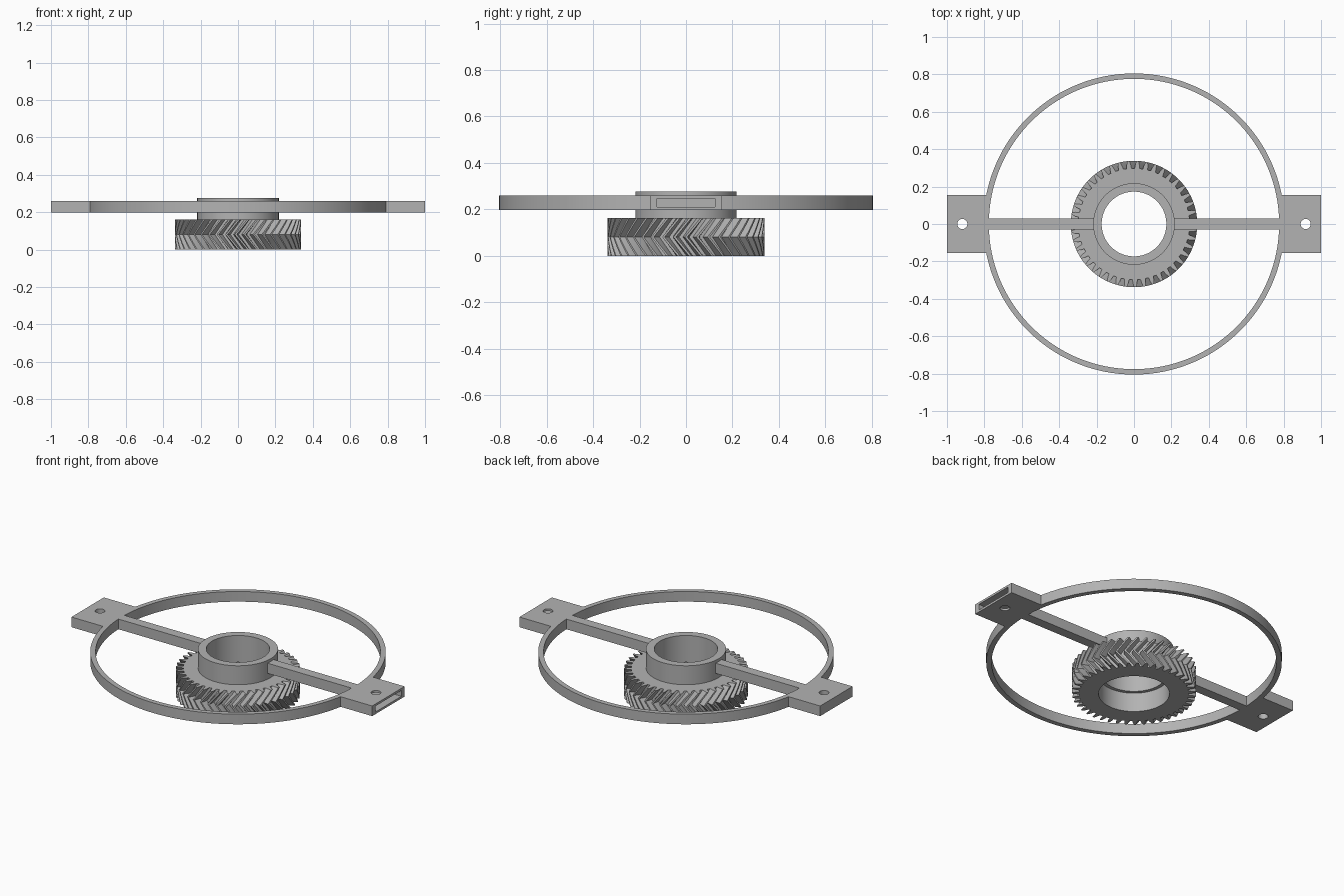
import bpy, bmesh, math
from mathutils import Matrix

cube = bpy.data.objects.get("Cube")
if cube:
    bpy.data.objects.remove(cube)

grey = bpy.data.materials.new("plain_grey")
grey.use_nodes = True
GREY = (0.45, 0.45, 0.45, 1)
grey.diffuse_color = GREY
grey.node_tree.nodes["Principled BSDF"].inputs["Base Color"].default_value = GREY


def add_object(name, bm):
    bmesh.ops.recalc_face_normals(bm, faces=bm.faces)
    mesh = bpy.data.meshes.new(name)
    bm.to_mesh(mesh)
    bm.free()
    mesh.materials.append(grey)
    obj = bpy.data.objects.new(name, mesh)
    bpy.context.collection.objects.link(obj)
    return obj


def box(name, x, y, z):
    bm = bmesh.new()
    size = [b - a for a, b in (x, y, z)]
    mid = [(a + b) / 2 for a, b in (x, y, z)]
    bmesh.ops.create_cube(bm, size=1, matrix=Matrix.Translation(mid) @ Matrix.Diagonal((*size, 1)))
    return add_object(name, bm)


def cylinder(name, radius, z0, z1, x=0, sides=128):
    bm = bmesh.new()
    bmesh.ops.create_cone(bm, cap_ends=True, segments=sides, radius1=radius, radius2=radius,
                          depth=z1 - z0, matrix=Matrix.Translation((x, 0, (z0 + z1) / 2)))
    return add_object(name, bm)


def combine(target, tool, operation):
    """Apply a boolean and discard the tool object."""
    mod = target.modifiers.new("shape", 'BOOLEAN')
    mod.operation, mod.object, mod.solver = operation, tool, 'EXACT'
    bpy.context.view_layer.objects.active = target
    bpy.ops.object.modifier_apply(modifier=mod.name)
    bpy.data.objects.remove(tool)


def smooth(obj):
    bpy.ops.object.select_all(action='DESELECT')
    obj.select_set(True)
    bpy.context.view_layer.objects.active = obj
    bpy.ops.object.shade_smooth_by_angle(angle=math.radians(25))


# Herringbone gear: one toothed outline, twisted out and back over its height
TEETH, ROOT, TIP, HEIGHT, TWIST = 43, 0.298, 0.338, 0.162, 0.2
PITCH = math.tau / TEETH
TOOTH = [(-0.31, 0), (-0.23, 0.5), (-0.11, 1), (0.11, 1), (0.23, 0.5), (0.31, 0)]
LAYERS = 8


def gear_blank():
    bm = bmesh.new()
    loops = []
    for i in range(LAYERS + 1):
        t = i / LAYERS
        turn = TWIST * abs(2 * t - 1)
        loop = []
        for k in range(TEETH):
            for offset, rise in TOOTH:
                a = (k + offset) * PITCH + turn
                r = ROOT + (TIP - ROOT) * rise
                loop.append(bm.verts.new((r * math.cos(a), r * math.sin(a), HEIGHT * t)))
        loops.append(loop)
    for low, high in zip(loops, loops[1:]):
        for j in range(len(low)):
            n = (j + 1) % len(low)
            bm.faces.new((low[j], low[n], high[n], high[j]))
    bm.faces.new(loops[0])
    bm.faces.new(loops[-1])
    return add_object("herringbone_gear", bm)


# Gear with raised hub, bore and wider recess underneath
gear = gear_blank()
combine(gear, cylinder("hub", 0.218, 0.1, 0.276), 'UNION')
combine(gear, cylinder("bore", 0.173, -0.1, 0.4), 'DIFFERENCE')
combine(gear, cylinder("recess", 0.193, -0.1, 0.115), 'DIFFERENCE')
smooth(gear)

# Outer ring with spokes and end tabs
Z = (0.198, 0.259)
frame = cylinder("ring_frame", 0.805, *Z, sides=160)
combine(frame, cylinder("ring_opening", 0.776, 0, 1, sides=160), 'DIFFERENCE')
for side in (-1, 1):
    span = lambda a, b: sorted((side * a, side * b))
    combine(frame, box("tab", span(0.785, 1), (-0.154, 0.154), Z), 'UNION')
    combine(frame, box("spoke", span(0.2, 0.79), (-0.029, 0.029), Z), 'UNION')
    combine(frame, cylinder("screw_hole", 0.027, 0, 1, x=side * 0.918, sides=32), 'DIFFERENCE')

# Slot in the end of the left tab
combine(frame, box("slot", (0.83, 1.1), (-0.124, 0.124), (0.211, 0.246)), 'DIFFERENCE')
smooth(frame)
